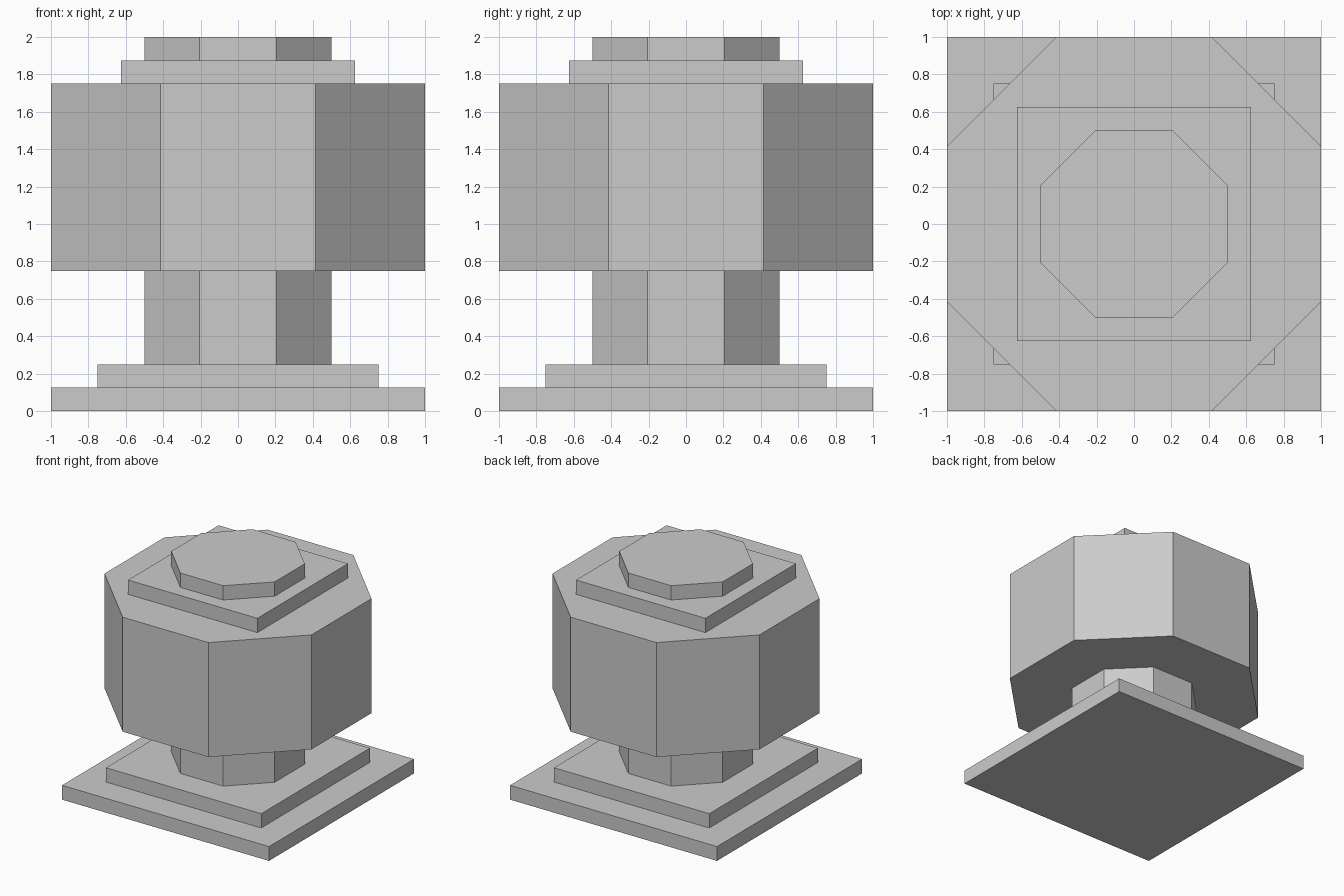
import bpy
import math

if "Cube" in bpy.data.objects:
    bpy.data.objects.remove(bpy.data.objects["Cube"])

stone = bpy.data.materials.new("grey_stone")
stone.diffuse_color = (0.6, 0.6, 0.6, 1)
stone.use_nodes = True
stone.node_tree.nodes["Principled BSDF"].inputs["Base Color"].default_value = stone.diffuse_color


def prism(name, sides, half_width, z0, z1):
    """Upright prism with flat sides facing the axes."""
    bpy.ops.mesh.primitive_cylinder_add(
        vertices=sides,
        radius=half_width / math.cos(math.pi / sides),
        depth=z1 - z0,
        location=(0, 0, (z0 + z1) / 2),
        rotation=(0, 0, math.pi / sides),
    )
    ob = bpy.context.object
    ob.name = name
    ob.data.materials.append(stone)
    bpy.ops.object.transform_apply(location=False, rotation=True, scale=True)


# Stepped square base
prism("base_plinth", 4, 1.0, 0.0, 0.125)
prism("base_step", 4, 0.75, 0.125, 0.25)

# Octagonal neck and wide drum
prism("neck", 8, 0.5, 0.25, 0.75)
prism("drum", 8, 1.0, 0.75, 1.75)

# Square cap plate with octagonal top
prism("cap_plate", 4, 0.625, 1.75, 1.875)
prism("cap_top", 8, 0.5, 1.875, 2.0)
